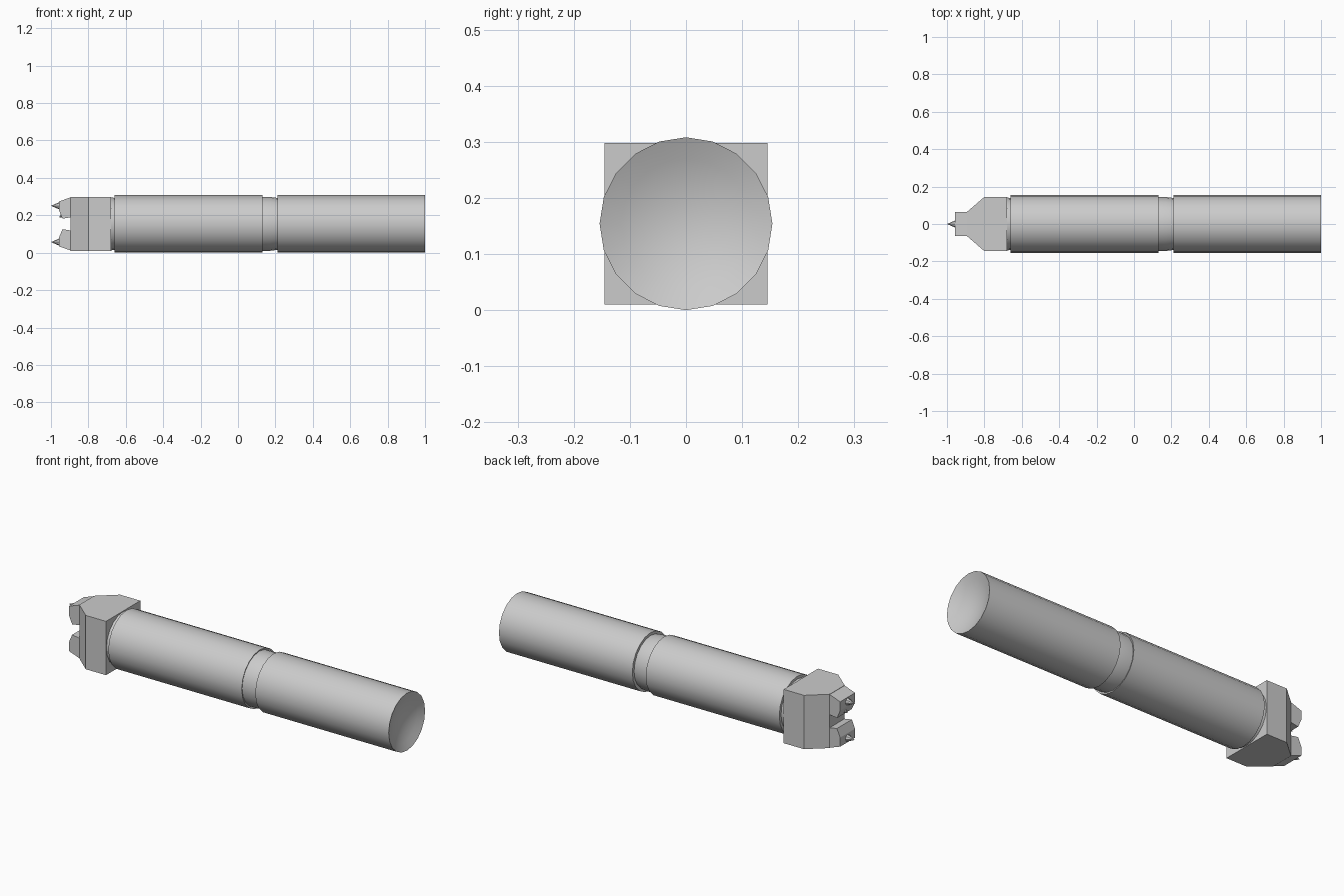
import bpy, bmesh, math
from mathutils import Vector, Matrix

if "Cube" in bpy.data.objects:
    bpy.data.objects.remove(bpy.data.objects["Cube"])

R = 0.154      # tube radius
ZC = R         # axis height


def finish(name, bm, smooth=False):
    bmesh.ops.remove_doubles(bm, verts=bm.verts, dist=1e-5)
    bmesh.ops.recalc_face_normals(bm, faces=bm.faces)
    me = bpy.data.meshes.new(name)
    bm.to_mesh(me)
    bm.free()
    ob = bpy.data.objects.new(name, me)
    bpy.context.collection.objects.link(ob)
    if smooth:
        bpy.ops.object.select_all(action='DESELECT')
        ob.select_set(True)
        bpy.context.view_layer.objects.active = ob
        bpy.ops.object.shade_smooth_by_angle(angle=math.radians(30))
    return ob


def lathe_x(name, profile, sides=20):
    """Spin (x, radius) points around the tube axis."""
    bm = bmesh.new()
    verts = [bm.verts.new((x, 0, ZC + r)) for x, r in profile]
    edges = [bm.edges.new(p) for p in zip(verts, verts[1:])]
    bmesh.ops.spin(bm, geom=verts + edges, cent=(0, 0, ZC), axis=(1, 0, 0),
                   angle=2 * math.pi, steps=sides, use_duplicate=False)
    return finish(name, bm, True)


def prism(name, points, offset):
    """Extrude a flat outline along an offset."""
    bm = bmesh.new()
    face = bm.faces.new([bm.verts.new(p) for p in points])
    ext = bmesh.ops.extrude_face_region(bm, geom=[face], use_keep_orig=True)
    bmesh.ops.translate(bm, vec=offset,
                        verts=[v for v in ext["geom"] if isinstance(v, bmesh.types.BMVert)])
    return finish(name, bm)


def spike(name, base, tip, radius):
    base, tip = Vector(base), Vector(tip)
    d = tip - base
    bm = bmesh.new()
    rot = d.to_track_quat('Z', 'Y').to_matrix().to_4x4()
    bmesh.ops.create_cone(bm, cap_ends=True, segments=8, radius1=radius, radius2=0,
                          depth=d.length, matrix=Matrix.Translation((base + tip) / 2) @ rot)
    return finish(name, bm)


# two equal tube segments, each with a recessed neck and a shallow dished end
for name, x0 in (("inner_segment", -0.66), ("outer_segment", 0.21)):
    x1 = x0 + 0.79
    dish = [(x1 - 0.04 * (1 - t * t), R * t) for t in (0.75, 0.5, 0.25, 0)]
    lathe_x(name, [(x0 - 0.085, 0), (x0 - 0.085, 0.144), (x0 - 0.04, 0.144),
                   (x0, 0.139), (x0, R), (x1, R)] + dish)

# head block, tapered toward the prongs
half = [(-0.68, 0.145), (-0.80, 0.145), (-0.895, 0.063)]
outline = half + [(x, -y) for x, y in reversed(half)]
prism("head_block", [(x, y, ZC - 0.144) for x, y in outline], (0, 0, 0.288))

# upper and lower prongs with tip spikes
for name, s in (("upper", 1), ("lower", -1)):
    prof = [(-0.89, 0.144), (-0.957, 0.120), (-0.957, 0.072), (-0.938, 0.028), (-0.89, 0.036)]
    prism(name + "_prong", [(x, -0.063, ZC + s * z) for x, z in prof], (0, 0.126, 0))
    spike(name + "_prong_spike", (-0.956, 0, ZC + s * 0.097),
          (-1.0, 0, ZC + s * 0.097), 0.019)

# small spike on the inner slope of the upper prong
spike("inner_spike", (-0.935, 0, ZC + 0.045), (-0.957, 0, ZC + 0.036), 0.016)
